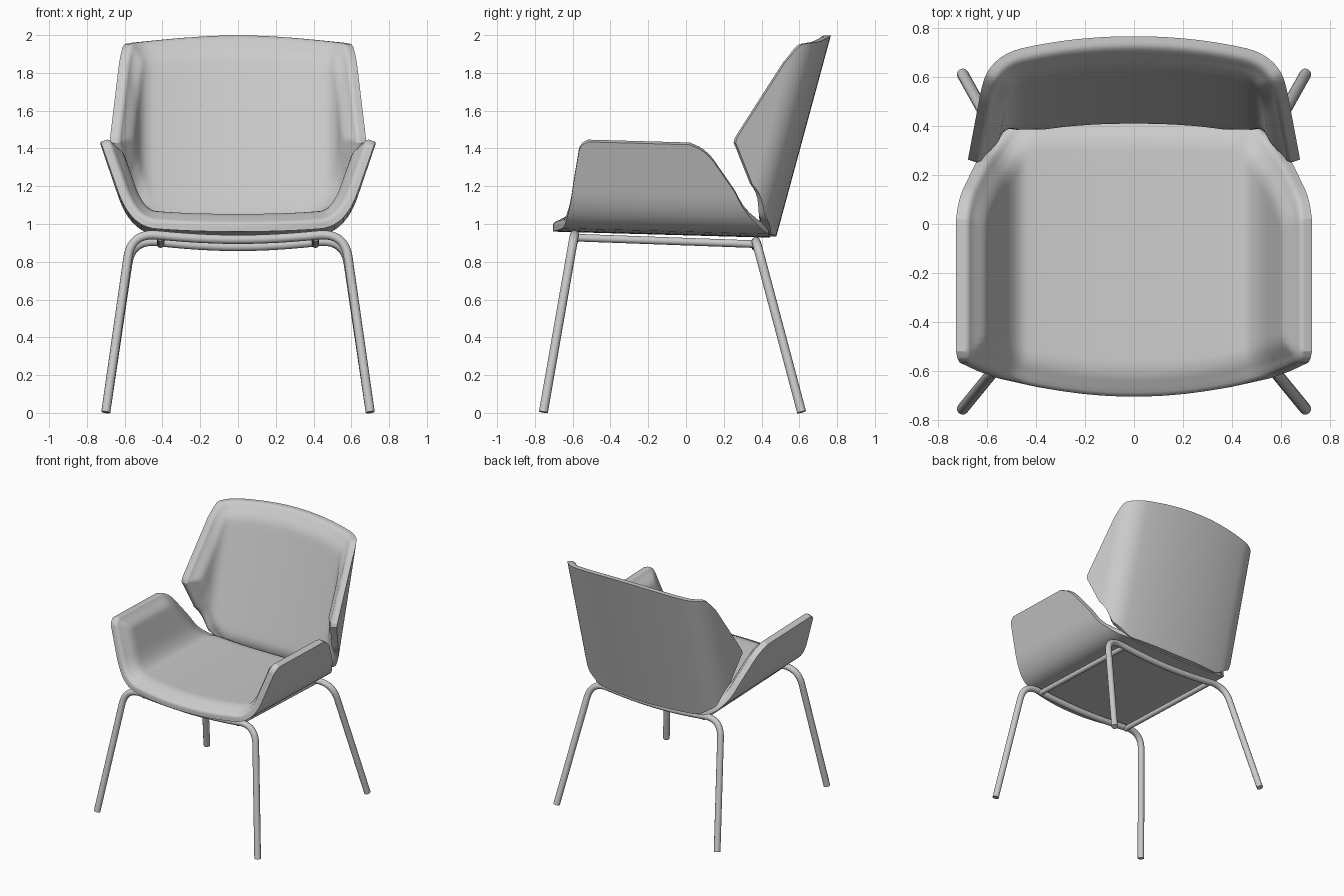
import bpy, bmesh, math
from mathutils import Vector

if "Cube" in bpy.data.objects:
    bpy.data.objects.remove(bpy.data.objects["Cube"])

ROWS, COLS = 26, 44


def bezier(a, b, c, n):
    a, b, c = Vector(a), Vector(b), Vector(c)
    return [a * (1 - t) ** 2 + b * 2 * t * (1 - t) + c * t * t
            for t in (i / n for i in range(n + 1))]


def lookup(table, x):
    for (x0, y0), (x1, y1) in zip(table, table[1:]):
        if x <= x1:
            return y0 + (y1 - y0) * (x - x0) / (x1 - x0)
    return table[-1][1]


def resample(pts):
    """Half section as (arc length, point, inward normal), denser at the free edge."""
    acc = [0]
    for p, q in zip(pts, pts[1:]):
        acc.append(acc[-1] + (q - p).length)
    xs = [(s, p.x) for s, p in zip(acc, pts)]
    ys = [(s, p.y) for s, p in zip(acc, pts)]
    at = lambda s: Vector((lookup(xs, s), lookup(ys, s)))
    out = []
    for i in range(COLS + 1):
        s = acc[-1] * math.sin(math.pi / 2 * i / COLS)
        t = at(min(s + 0.015, acc[-1])) - at(max(s - 0.015, 0))
        n = Vector((-t.y, t.x)).normalized() if i else Vector((0, 1))
        out.append((s, at(s), n))
    return out


def seg_dist(p, a, b):
    d = b - a
    t = max(0, min(1, (p - a).dot(d) / max(d.length_squared, 1e-12)))
    return (p - a - d * t).length


def sheet(name, section, lo, hi, place, base, thick):
    """Bent sheet: section swept between two outline curves, thickness from edge distance."""
    cols = resample(section)
    low = [Vector((s, lookup(lo, p.x))) for s, p, n in cols]
    high = [Vector((s, lookup(hi, p.x))) for s, p, n in cols]
    outline = low + high[::-1]
    bm = bmesh.new()
    grids = ([], [])
    for i, (s, p, n) in enumerate(cols):
        lines = ([], [])
        for j in range(ROWS + 1):
            w = 0.5 - 0.5 * math.cos(math.pi * j / ROWS)
            q = low[i].lerp(high[i], w)
            d = min(seg_dist(q, a, b) for a, b in zip(outline, outline[1:]))
            for line, off in zip(lines, (base, base + thick(d))):
                r = p + n * off
                line.append(bm.verts.new(place(r.x, r.y, q.y)))
        grids[0].append(lines[0])
        grids[1].append(lines[1])
    A, B = grids
    for i in range(COLS):
        for g in grids:
            for j in range(ROWS):
                bm.faces.new((g[i][j], g[i + 1][j], g[i + 1][j + 1], g[i][j + 1]))
        for j in (0, ROWS):
            bm.faces.new((A[i][j], A[i + 1][j], B[i + 1][j], B[i][j]))
    for j in range(ROWS):
        bm.faces.new((A[-1][j], A[-1][j + 1], B[-1][j + 1], B[-1][j]))
    bmesh.ops.mirror(bm, geom=bm.verts[:] + bm.edges[:] + bm.faces[:],
                     axis='X', merge_dist=0.0002)
    bmesh.ops.recalc_face_normals(bm, faces=bm.faces[:])
    me = bpy.data.meshes.new(name)
    bm.to_mesh(me)
    bm.free()
    ob = bpy.data.objects.new(name, me)
    bpy.context.collection.objects.link(ob)
    bpy.ops.object.select_all(action='DESELECT')
    ob.select_set(True)
    bpy.context.view_layer.objects.active = ob
    bpy.ops.object.shade_smooth_by_angle(angle=math.radians(50))


def tube(name, pts, radius):
    cu = bpy.data.curves.new(name, 'CURVE')
    cu.dimensions = '3D'
    cu.bevel_depth = radius
    cu.bevel_resolution = 4
    cu.use_fill_caps = True
    sp = cu.splines.new('POLY')
    sp.points.add(len(pts) - 1)
    for sp_pt, p in zip(sp.points, pts):
        sp_pt.co = (*p, 1)
    bpy.context.collection.objects.link(bpy.data.objects.new(name, cu))


def shell_thick(d):
    return 0.022


def cushion_thick(d):
    k = min(1, d / 0.11)
    return 0.012 + 0.018 * min(1, d / 0.012) ** 0.5 + 0.045 * k * k * (3 - 2 * k)


# Seat with raised arms: section in x-z, outline limits in y
seat_section = (bezier((0, .94), (.25, .94), (.44, .957), 12)
                + bezier((.44, .957), (.575, .97), (.64, 1.17), 20)[1:]
                + [Vector((.727, 1.42))])
seat_front = [(0, -.705), (.1, -.703), (.2, -.695), (.3, -.682), (.4, -.665),
              (.557, -.63), (.64, -.6), (.712, -.566), (.721, -.55), (.727, -.52)]
seat_rear = [(0, .445), (.45, .438), (.5, .415), (.557, .37), (.64, .262),
             (.70, .14), (.712, .105), (.72, .07), (.727, .02)]
seat_place = lambda a, b, v: (a, v, b - 0.028 * v)
sheet("seat_shell", seat_section, seat_front, seat_rear, seat_place, 0, shell_thick)
sheet("seat_cushion", seat_section, seat_front, seat_rear, seat_place, .022, cushion_thick)

# Winged backrest: section in x and forward offset, outline limits in z
back_section = (bezier((0, 0), (.25, 0), (.45, .04), 12)
                + bezier((.45, .04), (.59, .065), (.628, .2), 20)[1:]
                + [Vector((.677, .35))])
back_bottom = [(0, .935), (.4, .945), (.45, .965), (.5625, 1.04), (.628, 1.207),
               (.67, 1.40), (.677, 1.43)]
back_top = [(0, 1.998), (.1, 1.997), (.2, 1.992), (.3, 1.985), (.4, 1.976), (.56, 1.96),
            (.6, 1.953), (.612, 1.937), (.628, 1.865), (.672, 1.5), (.677, 1.455)]
back_place = lambda a, b, v: (a, .48 + .271 * (v - .94) - b, v)
sheet("back_shell", back_section, back_bottom, back_top, back_place, 0, shell_thick)
sheet("back_cushion", back_section, back_bottom, back_top, back_place, .022, cushion_thick)


# Tubular leg frames: foot, rounded corner, sagging cross bar
def leg_frame(name, foot, corner, sag):
    foot, corner = Vector(foot), Vector(corner)
    bar = corner + Vector((-.13, 0, -.008))
    knee = corner + (foot - corner).normalized() * .13
    half = [foot] + bezier(knee, corner, bar, 12)
    half += bezier(bar, (.2, corner.y, sag), (0, corner.y, sag), 6)[1:]
    tube(name, half + [Vector((-p.x, p.y, p.z)) for p in half[-2::-1]], .024)


leg_frame("front_leg_frame", (.70, -.755, .004), (.565, -.59, .95), .918)
leg_frame("rear_leg_frame", (.70, .612, .004), (.565, .37, .915), .88)

# Side rails under the seat
for side, sx in (("right", 1), ("left", -1)):
    tube(side + "_rail", [(sx * .41, -.59, .928), (sx * .41, .37, .893)], .02)
